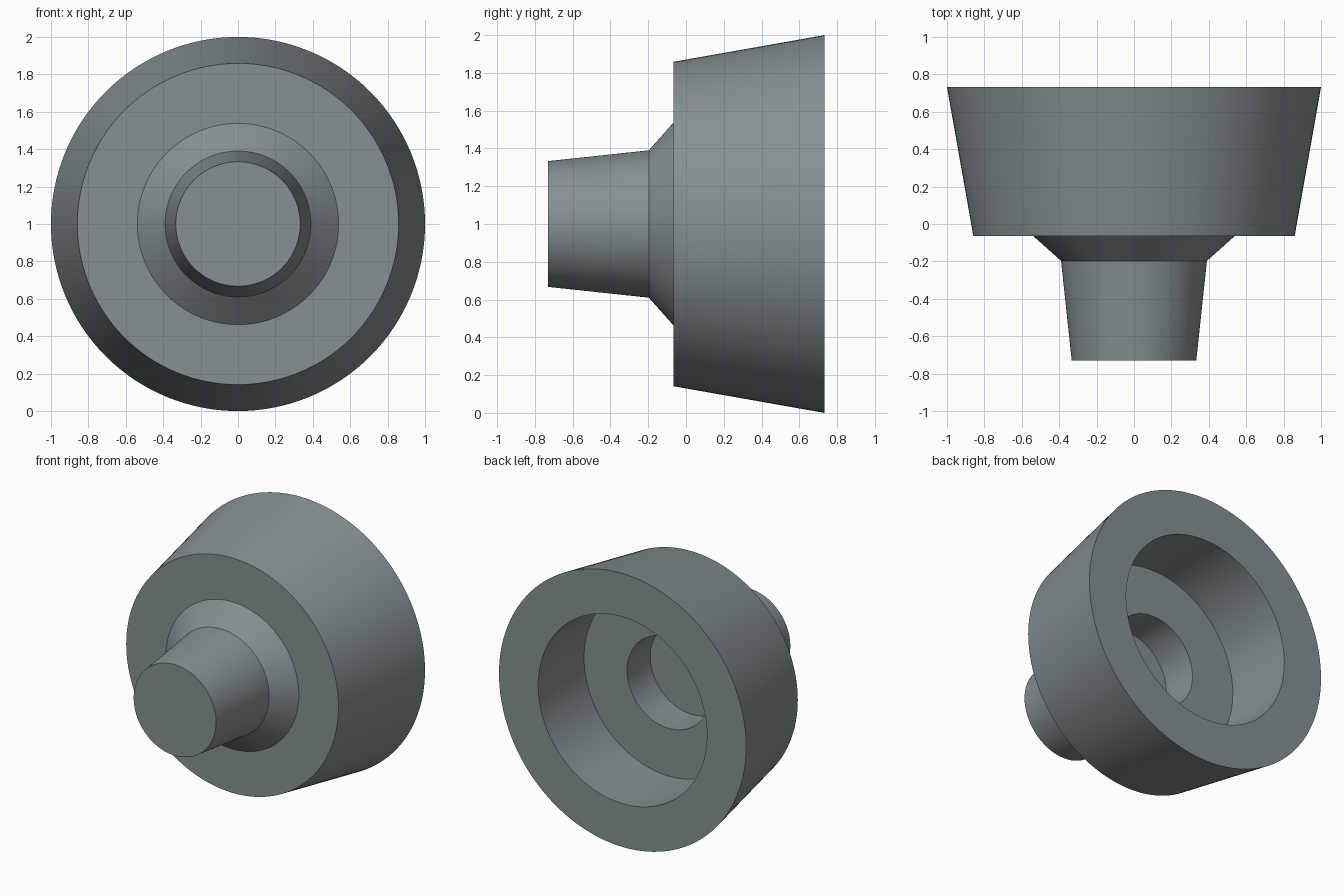
import bpy, bmesh, math
from mathutils import Matrix, Vector

if "Cube" in bpy.data.objects:
    bpy.data.objects.remove(bpy.data.objects["Cube"])

# One flat grey for the whole part
grey = bpy.data.materials.new("steel_grey")
grey.diffuse_color = (0.24, 0.28, 0.285, 1)
grey.use_nodes = True
grey.node_tree.nodes["Principled BSDF"].inputs["Base Color"].default_value = grey.diffuse_color

# Half section (radius, y): tip, tapered shank, flared neck, cup wall, stepped bore
PROFILE = [
    (0, -0.73), (0.333, -0.73), (0.39, -0.197), (0.538, -0.065),
    (0.859, -0.065), (1, 0.733),
    (0.683, 0.733), (0.683, 0.203), (0.334, 0.203), (0.334, -0.065), (0, -0.065),
]


def lathe(name, profile, segments=128):
    """Revolve a half section about the y axis."""
    bm = bmesh.new()
    verts = [bm.verts.new((r, y, 0)) for r, y in profile]
    edges = [bm.edges.new(pair) for pair in zip(verts, verts[1:])]
    bmesh.ops.spin(bm, geom=verts + edges, cent=(0, 0, 0), axis=(0, 1, 0),
                   angle=math.tau, steps=segments, use_merge=True)
    bmesh.ops.remove_doubles(bm, verts=bm.verts, dist=1e-5)
    bmesh.ops.recalc_face_normals(bm, faces=bm.faces)
    bmesh.ops.translate(bm, verts=bm.verts, vec=(0, 0, 1))
    mesh = bpy.data.meshes.new(name)
    bm.to_mesh(mesh)
    bm.free()
    mesh.materials.append(grey)
    obj = bpy.data.objects.new(name, mesh)
    bpy.context.collection.objects.link(obj)
    bpy.context.view_layer.objects.active = obj
    obj.select_set(True)
    bpy.ops.object.shade_smooth_by_angle(angle=math.radians(20))
    return obj


# Hollow cup with its shank
lathe("stepped_cup", PROFILE)
